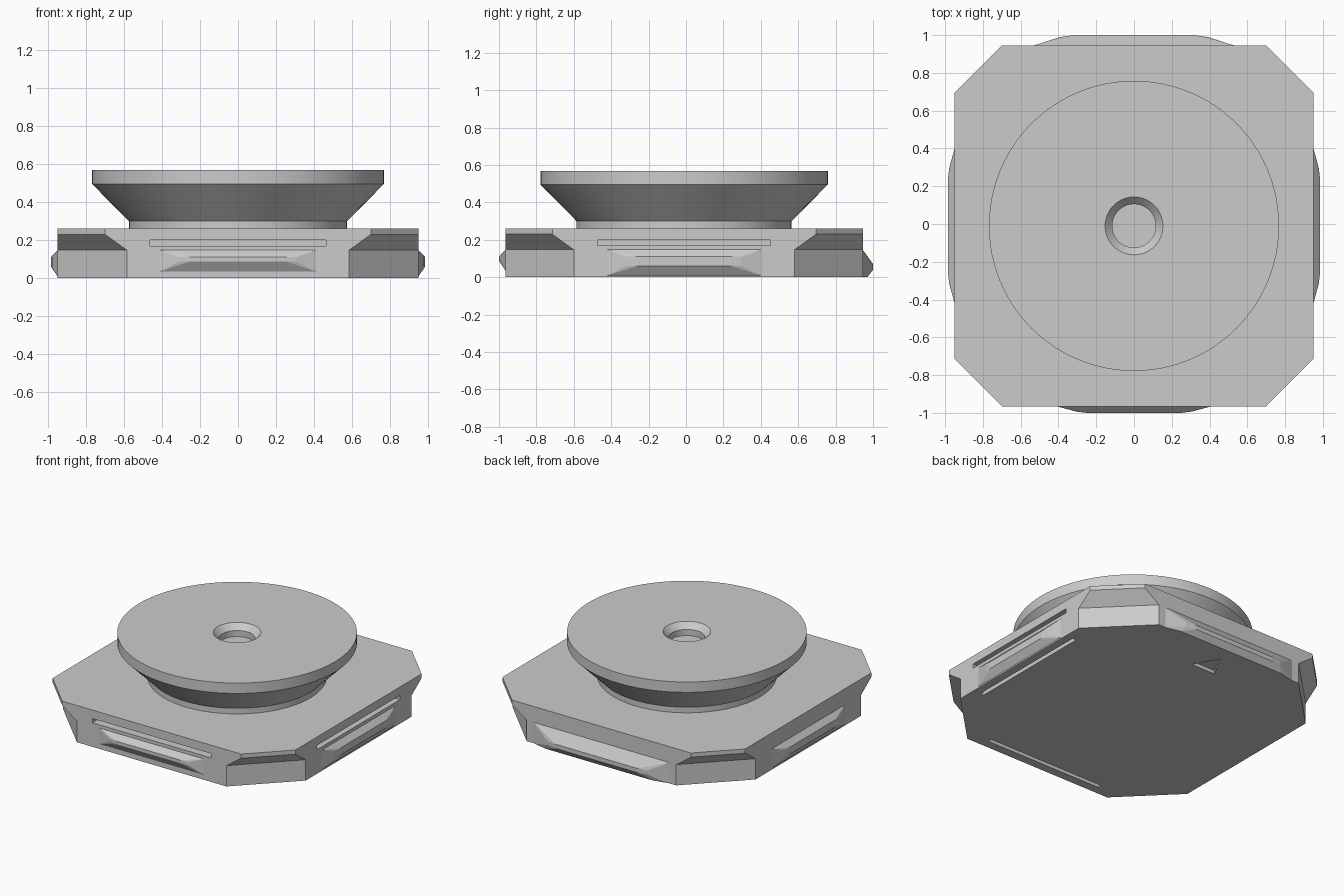
import bpy, bmesh, math
from mathutils import Matrix, Vector

cube = bpy.data.objects.get("Cube")
if cube:
    bpy.data.objects.remove(cube, do_unlink=True)

YC = -0.01  # centre of the plate and disc in y

grey = bpy.data.materials.new("light grey")
grey.use_nodes = True
COLOUR = (0.6, 0.6, 0.6, 1)
grey.diffuse_color = COLOUR
grey.node_tree.nodes["Principled BSDF"].inputs["Base Color"].default_value = COLOUR


def make(name, bm):
    bmesh.ops.recalc_face_normals(bm, faces=bm.faces[:])
    mesh = bpy.data.meshes.new(name)
    bm.to_mesh(mesh)
    bm.free()
    mesh.materials.append(grey)
    obj = bpy.data.objects.new(name, mesh)
    bpy.context.collection.objects.link(obj)
    return obj


def side_matrix(angle):
    # local +x points outward from the chosen side
    return Matrix.Translation((0, YC, 0)) @ Matrix.Rotation(math.radians(angle), 4, 'Z')


def prism(name, points, offset, matrix):
    bm = bmesh.new()
    face = bm.faces.new([bm.verts.new(p) for p in points])
    ext = bmesh.ops.extrude_face_region(bm, geom=[face])
    moved = [v for v in ext["geom"] if isinstance(v, bmesh.types.BMVert)]
    bmesh.ops.translate(bm, verts=moved, vec=Vector(offset))
    bm.transform(matrix)
    return make(name, bm)


# Base plate: stacked octagons with undercut corners
def octagon(bm, z, cut):
    a, b = 0.95, 0.955
    pts = []
    for sx, sy in ((1, 1), (-1, 1), (-1, -1), (1, -1)):
        pair = [(sx * a, sy * (b - a + cut)), (sx * cut, sy * b)]
        pts += pair if sx * sy > 0 else pair[::-1]
    return [bm.verts.new((x, y + YC, z)) for x, y in pts]


bm = bmesh.new()
rings = [octagon(bm, z, cut) for z, cut in ((0, 0.585), (0.147, 0.585), (0.23, 0.7), (0.26, 0.7))]
bm.faces.new(rings[0][::-1])
bm.faces.new(rings[-1])
for low, high in zip(rings, rings[1:]):
    for i in range(8):
        j = (i + 1) % 8
        bm.faces.new((low[i], low[j], high[j], high[i]))
base = make("base_plate", bm)

# Clip slots on three sides, and a triangular mark under the back
cutters = []
slot = [(1.1, 0.17), (1.1, 0.2), (0.865, 0.2), (0.865, -0.1), (0.893, -0.1), (0.893, 0.17)]
for angle in (0, 180, 270):
    cutters.append(prism("slot_cutter", [(r, -0.463, z) for r, z in slot],
                         (0, 0.926, 0), side_matrix(angle)))
cutters.append(prism("mark_cutter", [(-0.095, 0.69, -0.05), (0.095, 0.69, -0.05), (0, 0.86, -0.05)],
                     (0, 0, 0.075), Matrix()))
for c in cutters:
    c.hide_render = True
    mod = base.modifiers.new("cut", 'BOOLEAN')
    mod.operation = 'DIFFERENCE'
    mod.solver = 'EXACT'
    mod.object = c
bpy.context.view_layer.update()
cut_mesh = bpy.data.meshes.new_from_object(base.evaluated_get(bpy.context.evaluated_depsgraph_get()))
base.modifiers.clear()
base.data = cut_mesh
for c in cutters:
    bpy.data.objects.remove(c, do_unlink=True)


# Tapered grips on the four sides
def grip(name, angle, wall, out, inner, outer, z_out, z_low, foot=None):
    bm = bmesh.new()
    pts = []
    for s in (-1, 1):
        for z in (z_low, 0.147):
            pts += [(wall - 0.02, s * inner, z), (wall, s * inner, z)]
        for z in z_out:
            pts.append((out, s * outer, z))
            pts.append((wall + 0.8 * (out - wall), s * (outer + 0.35 * (inner - outer)), z))
        if foot:
            pts.append((foot, s * 0.42, 0))
    hull = bmesh.ops.convex_hull(bm, input=[bm.verts.new(p) for p in pts])
    spare = {v for v in hull["geom_interior"] if isinstance(v, bmesh.types.BMVert)}
    bmesh.ops.delete(bm, geom=list(spare), context='VERTS')
    bm.transform(side_matrix(angle))
    return make(name, bm)


grip("left_grip", 0, 0.95, 0.985, 0.41, 0.25, (0.06, 0.11), 0.01)
grip("right_grip", 180, 0.95, 0.985, 0.41, 0.25, (0.06, 0.11), 0.01)
grip("front_grip", 270, 0.955, 0.99, 0.41, 0.25, (0.088, 0.11), 0.035)
grip("back_grip", 90, 0.955, 1.01, 0.53, 0.32, (0.04, 0.07), 0.0, 0.98)

# Flared disc with a stepped centre hole
profile = [(0, 0.255), (0.575, 0.255), (0.575, 0.3), (0.768, 0.495), (0.768, 0.568),
           (0.153, 0.568), (0.115, 0.528), (0.115, 0.485), (0, 0.485)]
bm = bmesh.new()
verts = [bm.verts.new((r, 0, z)) for r, z in profile]
edges = [bm.edges.new(pair) for pair in zip(verts, verts[1:])]
bmesh.ops.spin(bm, geom=verts + edges, cent=(0, 0, 0), axis=(0, 0, 1),
               angle=math.tau, steps=96, use_duplicate=False)
bmesh.ops.remove_doubles(bm, verts=bm.verts[:], dist=0.0001)
bm.transform(side_matrix(0))
disc = make("flared_disc", bm)

bpy.ops.object.select_all(action='DESELECT')
disc.select_set(True)
bpy.context.view_layer.objects.active = disc
bpy.ops.object.shade_smooth_by_angle(angle=math.radians(30))
